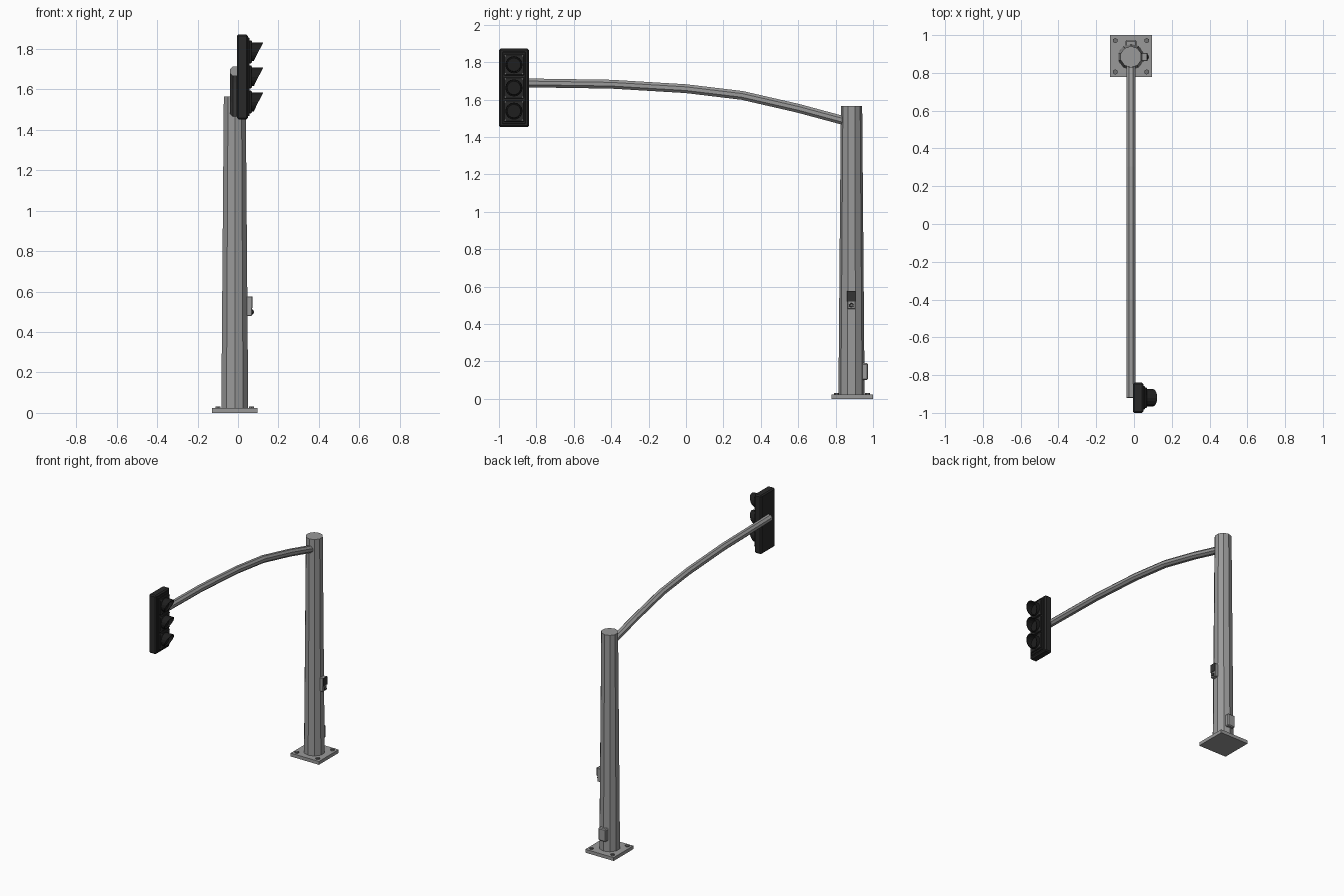
import bpy, bmesh, math
from mathutils import Vector, Matrix

if "Cube" in bpy.data.objects:
    bpy.data.objects.remove(bpy.data.objects["Cube"])


def mat(name, v):
    m = bpy.data.materials.new(name)
    m.diffuse_color = (v, v, v, 1)
    m.use_nodes = True
    m.node_tree.nodes["Principled BSDF"].inputs["Base Color"].default_value = m.diffuse_color
    return m


STEEL = mat("galvanised_grey", 0.32)
BOLT = mat("bolt_grey", 0.17)
DARK = mat("housing_charcoal", 0.022)
BLACK = mat("visor_black", 0.013)
PANEL = mat("panel_dark_grey", 0.035)
PX, PY = -0.016, 0.885          # pole axis
HY = -0.92                      # signal head centre


def finish(bm, name, material):
    bmesh.ops.recalc_face_normals(bm, faces=bm.faces[:])
    me = bpy.data.meshes.new(name)
    bm.to_mesh(me)
    bm.free()
    me.materials.append(material)
    ob = bpy.data.objects.new(name, me)
    bpy.context.collection.objects.link(ob)
    return ob


def box(name, lo, hi, material, bevel=0.0):
    bm = bmesh.new()
    lo, hi = Vector(lo), Vector(hi)
    bmesh.ops.create_cube(bm, size=1, matrix=Matrix.Translation((lo + hi) / 2)
                          @ Matrix.Diagonal((*(hi - lo), 1)))
    if bevel:
        bmesh.ops.bevel(bm, geom=bm.edges[:], offset=bevel, segments=1, affect='EDGES')
    return finish(bm, name, material)


def cone(name, start, axis, length, r1, r2, sides, material, turn=0.0):
    bm = bmesh.new()
    rot = Matrix.Rotation(math.pi / 2, 4, 'Y') if axis == 'X' else Matrix()
    m = (Matrix.Translation(start) @ rot @ Matrix.Rotation(turn, 4, 'Z')
         @ Matrix.Translation((0, 0, length / 2)))
    bmesh.ops.create_cone(bm, cap_ends=True, segments=sides, radius1=r1, radius2=r2,
                          depth=length, matrix=m)
    return finish(bm, name, material)


# base plate, bolts, tapered pole
box("base_plate", (-0.128, 0.777, 0), (0.096, 1.0, 0.024), STEEL)
for sx in (-1, 1):
    for sy in (-1, 1):
        cone("anchor_bolt", (PX + sx * 0.083, PY + 0.003 + sy * 0.083, 0.02), 'Z',
             0.012, 0.014, 0.014, 6, BOLT)
cone("pole", (PX, PY, 0.022), 'Z', 1.543, 0.070, 0.057, 10, STEEL)

# curved octagonal mast arm, swept along the path
path = [(0.86, 1.483), (0.6, 1.553), (0.3, 1.622), (0.0, 1.658), (-0.4, 1.682), (-0.92, 1.690)]
bm = bmesh.new()
rings = []
for i, (y, z) in enumerate(path):
    a, b = path[max(i - 1, 0)], path[min(i + 1, len(path) - 1)]
    t = Vector((0, b[0] - a[0], b[1] - a[1])).normalized()
    up = Vector((1, 0, 0)).cross(t)
    rings.append([bm.verts.new(Vector((PX, y, z)) + 0.0255 * (
        math.cos(k) * Vector((1, 0, 0)) + math.sin(k) * up))
        for k in [math.pi / 8 + j * math.pi / 4 for j in range(8)]])
for r, s in zip(rings, rings[1:]):
    for j in range(8):
        bm.faces.new((r[j], r[(j + 1) % 8], s[(j + 1) % 8], s[j]))
bm.faces.new(rings[0])
bm.faces.new(rings[-1])
finish(bm, "mast_arm", STEEL)

# signal housing: back box and stepped front plate
box("signal_housing", (-0.006, -1.0, 1.452), (0.05, -0.84, 1.872), DARK, 0.008)
box("signal_front_plate", (0.045, -0.982, 1.468), (0.058, -0.858, 1.856), DARK, 0.004)


def visor(name, cz, r=0.046, wall=0.004, n=16):
    """Round hood whose rim slants back from top to bottom."""
    bm = bmesh.new()
    loops = []
    for rad, tip in ((r, 0), (r, 1), (r - wall, 1), (r - wall, 0)):
        ring = []
        for j in range(n):
            a = 2 * math.pi * j / n
            h = (1 + math.sin(a)) / 2
            x = 0.078 + 0.045 * h if tip else 0.06
            ring.append(bm.verts.new((x, HY + rad * math.cos(a), cz + rad * math.sin(a))))
        loops.append(ring)
    for p, q in zip(loops, loops[1:] + loops[:1]):
        for j in range(n):
            bm.faces.new((p[j], p[(j + 1) % n], q[(j + 1) % n], q[j]))
    return finish(bm, name, BLACK)


# three lamp modules: door, lens, hood, corner screws
for cz in (1.538, 1.662, 1.786):
    box("lamp_door", (0.05, HY - 0.054, cz - 0.057), (0.068, HY + 0.054, cz + 0.057), DARK, 0.004)
    cone("lens", (0.062, HY, cz), 'X', 0.012, 0.043, 0.036, 16, BLACK)
    visor("visor", cz)
    for sy in (-1, 1):
        for sz in (-1, 1):
            cone("door_screw", (0.066, HY + sy * 0.046, cz + sz * 0.049), 'X',
                 0.004, 0.0045, 0.0045, 6, BOLT)

# pedestrian button box on the pole
box("button_box", (0.035, 0.862, 0.48), (0.069, 0.906, 0.577), STEEL, 0.003)
box("button_sign", (0.066, 0.862, 0.52), (0.072, 0.906, 0.577), PANEL)
cone("button_ring", (0.067, 0.884, 0.499), 'X', 0.006, 0.013, 0.012, 10, PANEL)
cone("push_button", (0.07, 0.884, 0.499), 'X', 0.009, 0.008, 0.007, 10, BOLT)

# access cover on the back of the pole
box("access_cover", (-0.046, 0.93, 0.10), (0.014, 0.973, 0.19), STEEL, 0.006)
